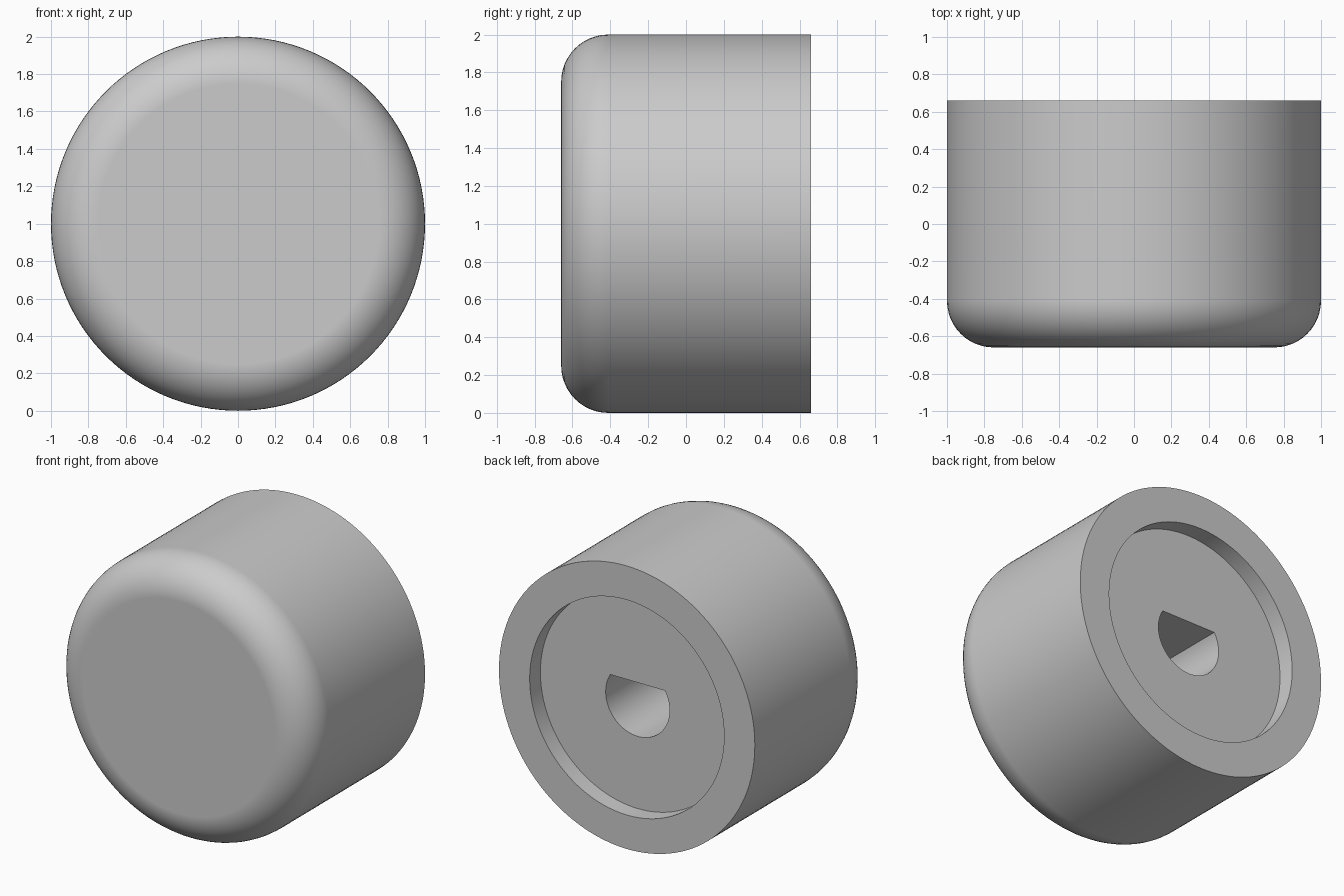
import bpy
import bmesh
from math import sin, cos, pi, asin, radians
from mathutils import Vector

RADIUS, HALF, FILLET = 1.0, 0.66, 0.25
RECESS_R, RECESS_DEPTH = 0.76, 0.12
BORE_R, FLAT, BORE_DEPTH = 0.25, 0.13, 0.8
CENTRE = Vector((0, 0, 1))

cube = bpy.data.objects.get("Cube")
if cube:
    bpy.data.objects.remove(cube, do_unlink=True)

grey = bpy.data.materials.new("plain grey")
grey.use_nodes = True
colour = (0.6, 0.6, 0.6, 1)
grey.diffuse_color = colour
grey.node_tree.nodes["Principled BSDF"].inputs["Base Color"].default_value = colour


def make_object(name, bm):
    bmesh.ops.recalc_face_normals(bm, faces=bm.faces)
    mesh = bpy.data.meshes.new(name)
    bm.to_mesh(mesh)
    bm.free()
    mesh.materials.append(grey)
    obj = bpy.data.objects.new(name, mesh)
    bpy.context.collection.objects.link(obj)
    return obj


# Knob body: turned profile with a rounded front edge and a recessed back
steps = 12
profile = [(RADIUS - FILLET + FILLET * sin(a), -HALF + FILLET - FILLET * cos(a))
           for a in (pi / 2 * i / steps for i in range(steps + 1))]
profile += [(RADIUS, HALF), (RECESS_R, HALF), (RECESS_R, HALF - RECESS_DEPTH)]
bm = bmesh.new()
verts = [bm.verts.new((r, y, 1)) for r, y in profile]
edges = [bm.edges.new(pair) for pair in zip(verts, verts[1:])]
bmesh.ops.spin(bm, geom=verts + edges, cent=CENTRE, axis=(0, 1, 0),
               angle=2 * pi, steps=128, use_merge=True)
bmesh.ops.remove_doubles(bm, verts=bm.verts, dist=0.0001)
bmesh.ops.holes_fill(bm, edges=[e for e in bm.edges if e.is_boundary], sides=0)
knob = make_object("knob_body", bm)

# D-shaped shaft bore, flat side up
bm = bmesh.new()
start = asin(FLAT / BORE_R)
sweep = pi + 2 * start
floor_y = HALF - RECESS_DEPTH - BORE_DEPTH
ring = [bm.verts.new((BORE_R * cos(a), floor_y, 1 + BORE_R * sin(a)))
        for a in (start - sweep * i / 48 for i in range(49))]
base = bm.faces.new(ring)
result = bmesh.ops.extrude_face_region(bm, geom=[base], use_keep_orig=True)
top = [v for v in result["geom"] if isinstance(v, bmesh.types.BMVert)]
bmesh.ops.translate(bm, verts=top, vec=(0, BORE_DEPTH + 0.06, 0))
cutter = make_object("bore_cutter", bm)
cutter.hide_render = True

# Cut the bore, then discard the cutter
bpy.ops.object.select_all(action="DESELECT")
knob.select_set(True)
bpy.context.view_layer.objects.active = knob
cut = knob.modifiers.new("bore", "BOOLEAN")
cut.operation = "DIFFERENCE"
cut.solver = "EXACT"
cut.object = cutter
bpy.ops.object.modifier_apply(modifier=cut.name)
bpy.data.objects.remove(cutter, do_unlink=True)

# Smooth curves, crisp rims and even flats
bpy.ops.object.shade_smooth_by_angle(angle=radians(30))
weighted = knob.modifiers.new("even flats", "WEIGHTED_NORMAL")
weighted.keep_sharp = True
